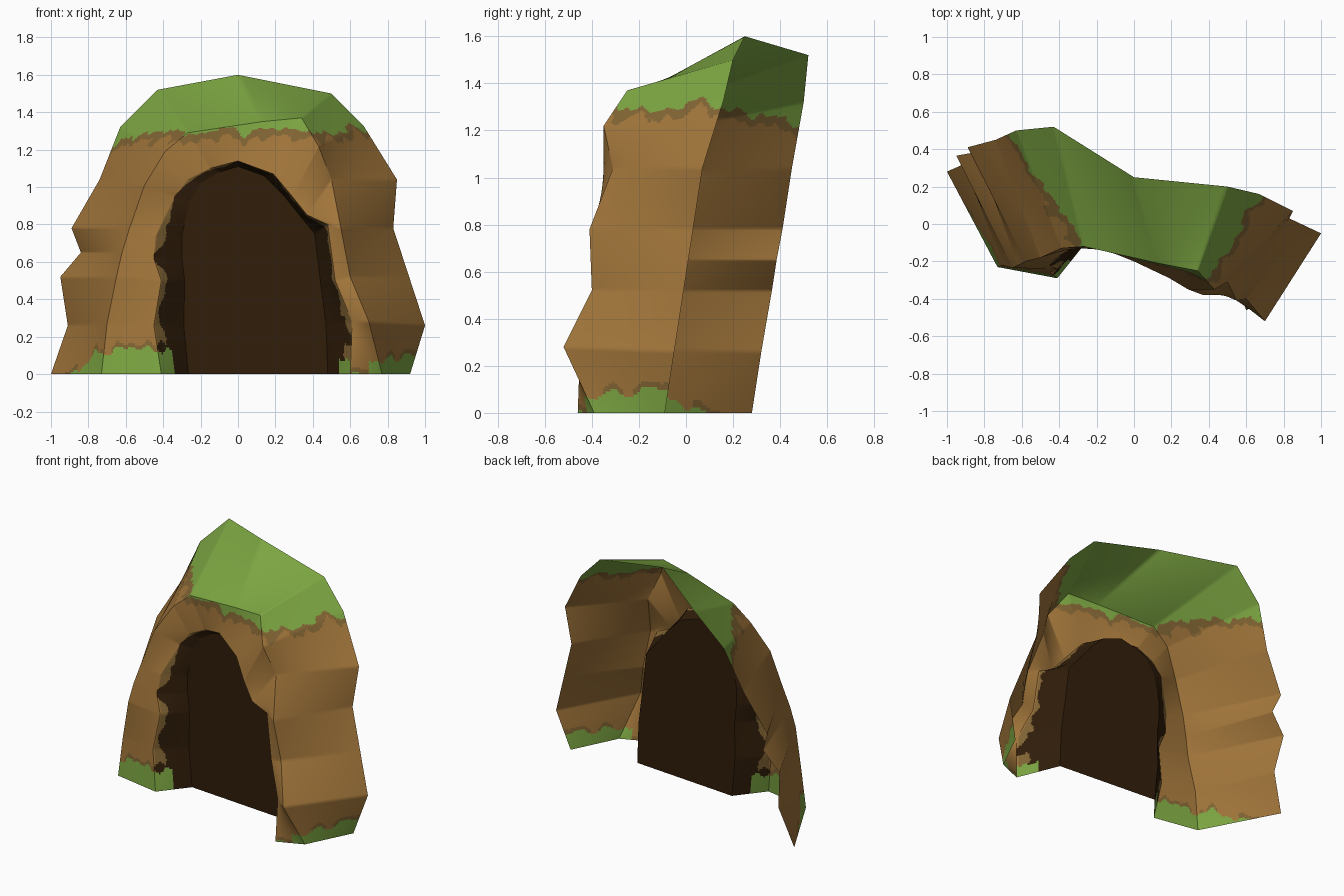
import bpy, bmesh
from mathutils import Vector, noise

if "Cube" in bpy.data.objects:
    bpy.data.objects.remove(bpy.data.objects["Cube"])

# Colours
def mat(name, rgb):
    m = bpy.data.materials.new(name)
    m.diffuse_color = (*rgb, 1)
    m.use_nodes = True
    m.node_tree.nodes["Principled BSDF"].inputs["Base Color"].default_value = m.diffuse_color
    return m

TAN = mat("tan rock", (0.36, 0.18, 0.043))
GRASS = mat("grass green", (0.205, 0.385, 0.055))
SOIL = mat("soil brown", (0.225, 0.130, 0.034))
DARK = mat("cave dark", (0.030, 0.0125, 0.003))

# Arch rings, from left foot over the top to right foot
outer = [(-1, .28, 0), (-.91, .32, .26), (-.95, .365, .52), (-.84, .385, .65),
         (-.89, .41, .78), (-.74, .45, 1.04), (-.63, .50, 1.32), (-.43, .52, 1.52),
         (0, .25, 1.6), (.5, .2, 1.5), (.67, .16, 1.33), (.85, .07, 1.04),
         (.83, .03, .78), (.915, -.01, .52), (1, -.05, .26), (.92, -.09, 0)]
ridge = [(-.73, -.23, 0), (-.70, -.22, .27), (-.65, -.235, .52), (-.62, -.22, .65),
         (-.58, -.2, .78), (-.50, -.18, 1.01), (-.39, -.13, 1.19), (-.27, -.12, 1.29),
         (.13, -.21, 1.35), (.34, -.25, 1.37), (.43, -.35, 1.22), (.5, -.31, 1.04),
         (.55, -.41, .78), (.6, -.40, .52), (.7, -.52, .28), (.77, -.39, 0)]
rim = [(-.41, -.29, 0), (-.45, -.26, .26), (-.41, -.24, .5), (-.45, -.22, .62),
       (-.44, -.2, .74), (-.34, -.13, .95), (-.27, -.13, 1.04), (-.15, -.14, 1.10),
       (0, -.2, 1.14), (.19, -.29, 1.07), (.29, -.35, .95), (.37, -.38, .85),
       (.48, -.38, .80), (.52, -.39, .5), (.61, -.45, .28), (.6, -.46, 0)]
back = [(-.265, 0), (-.29, .26), (-.285, .5), (-.3, .62), (-.3, .74), (-.26, .93),
        (-.2, 1.02), (-.1, 1.08), (0, 1.11), (.14, 1.06), (.24, .96), (.32, .86),
        (.41, .75), (.44, .5), (.47, .27), (.48, 0)]
back = [(x, -.13 - .08 * x, z) for x, z in back]


def wobble(p, freq):
    q = Vector(p) * freq
    return noise.noise(q) + 0.5 * noise.noise(q * 2.3 + Vector((5, 3, 1)))


def rock_colour(p, t):
    """Grass cap, grass foot, soil fringe, dark inside; t>0 is depth into the mouth."""
    x, y, z = p
    n = wobble((x, y, 0), 9)
    # Grass cap and the soil fringe under it
    cap = 1.3 + .06 * n - (.2 * max(0, y - .1) if x < -.2 else 0)
    if z > cap:
        return 1
    if z > cap - .045 + .04 * wobble(p, 11):
        return 2
    # Grass tufts at the feet, fading towards the back
    if x < 0:
        foot = .12 + .08 * n - .35 * max(0, y + .1) - .4 * max(0, -.75 - x)
    else:
        foot = .08 + .05 * n - (.08 if .6 < x < .7 and t <= 0 else 0)
    if z < foot and t < .5:
        return 1
    if z < foot + .025 and t <= 0 and n > -.1:
        return 2
    # Dark mouth with a ragged edge
    if t > max(.02, .2 + .35 * wobble(p, 8)):
        return 3
    return 2 if t > .03 else 0


def sheet(name, ring_a, ring_b, rows, cols, lip):
    """Ruled sheet between two arch rings, finely cut so colours can follow a rule."""
    bm = bmesh.new()
    grid = []
    for k in range((len(ring_a) - 1) * cols + 1):
        i = min(k // cols, len(ring_a) - 2)
        f = k / cols - i
        a = Vector(ring_a[i]).lerp(Vector(ring_a[i + 1]), f)
        b = Vector(ring_b[i]).lerp(Vector(ring_b[i + 1]), f)
        grid.append([bm.verts.new(a.lerp(b, r / rows)) for r in range(rows + 1)])
    for ga, gb in zip(grid, grid[1:]):
        for r in range(rows):
            face = bm.faces.new((ga[r], ga[r + 1], gb[r + 1], gb[r]))
            t = (r + .5) / rows if lip else 0
            face.material_index = rock_colour(face.calc_center_median(), t)
            face.smooth = True
    me = bpy.data.meshes.new(name)
    for m in (TAN, GRASS, SOIL, DARK):
        me.materials.append(m)
    bm.to_mesh(me)
    bm.free()
    ob = bpy.data.objects.new(name, me)
    bpy.context.collection.objects.link(ob)


# Outer hill, front face and mouth lip
sheet("hill_side", outer, ridge, 60, 24, False)
sheet("arch_front", ridge, rim, 36, 24, False)
sheet("mouth_lip", rim, back, 24, 20, True)

# Dark wall closing the mouth
me = bpy.data.meshes.new("cave_back_wall")
me.from_pydata(back, [], [tuple(range(len(back)))])
me.materials.append(DARK)
bpy.context.collection.objects.link(bpy.data.objects.new("cave_back_wall", me))
